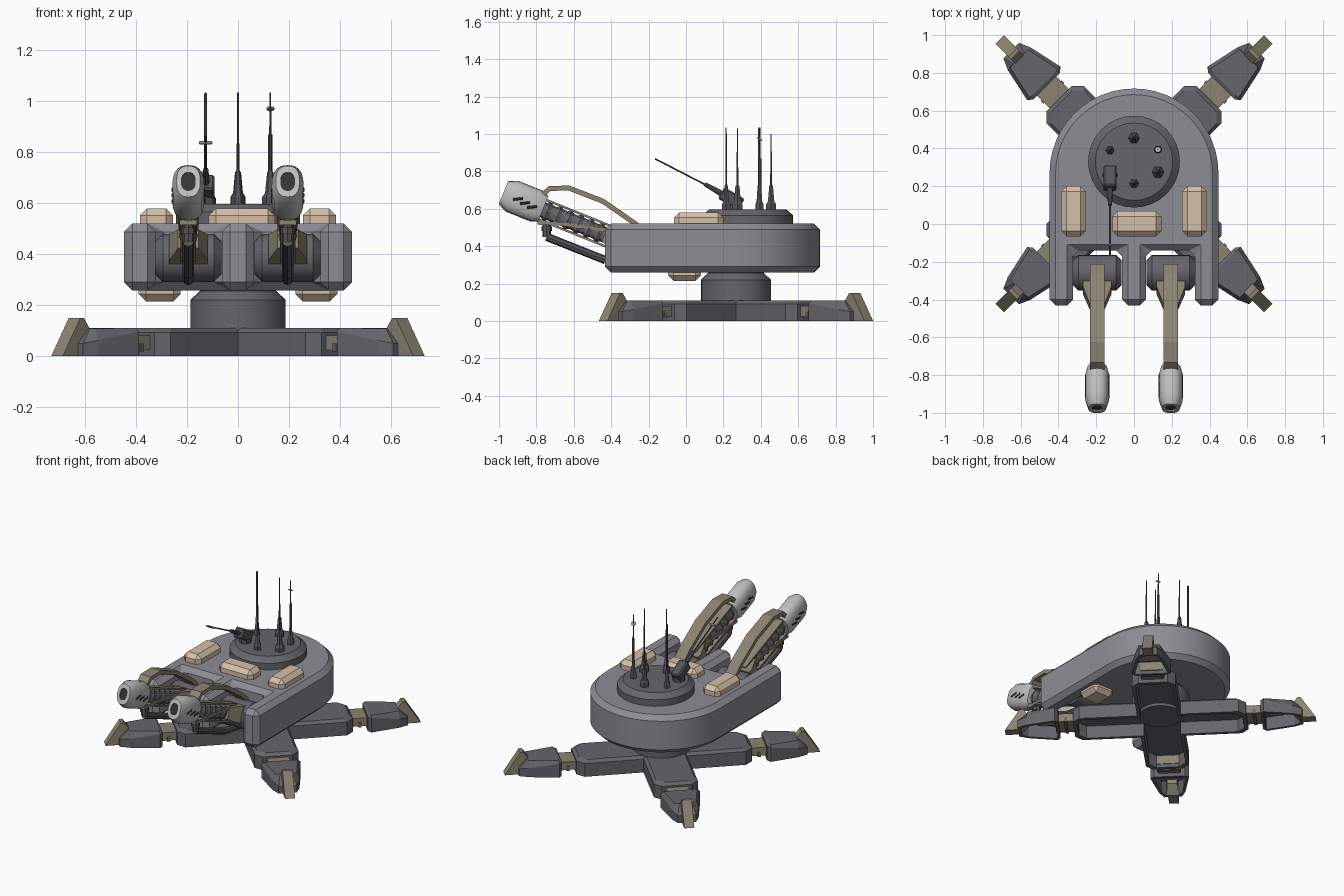
import bpy, bmesh, math
from mathutils import Matrix, Vector

if "Cube" in bpy.data.objects:
    bpy.data.objects.remove(bpy.data.objects["Cube"])

def mat(name, r, g, b):
    m = bpy.data.materials.new(name)
    m.diffuse_color = (r, g, b, 1)
    m.use_nodes = True
    m.node_tree.nodes["Principled BSDF"].inputs["Base Color"].default_value = m.diffuse_color
    return m

HULL = mat("hull grey", .27, .265, .295)
DARK = mat("dark grey", .13, .13, .145)
TAN = mat("tan", .67, .53, .40)
BROWN = mat("olive brown", .26, .23, .17)
STEEL = mat("light steel", .52, .52, .52)
BLACK = mat("near black", .035, .035, .04)
GUN = mat("gun metal", .09, .09, .1)
I = Matrix.Identity(4)

def finish(name, bm, m, M=I, bevel=0, smooth=False):
    bmesh.ops.recalc_face_normals(bm, faces=bm.faces)
    if bevel:
        es = [e for e in bm.edges if e.calc_face_angle(0) > math.radians(40)]
        bmesh.ops.bevel(bm, geom=es, offset=bevel, segments=1, affect='EDGES', clamp_overlap=True)
    bm.transform(M)
    bmesh.ops.recalc_face_normals(bm, faces=bm.faces)
    me = bpy.data.meshes.new(name)
    bm.to_mesh(me)
    bm.free()
    me.materials.append(m)
    ob = bpy.data.objects.new(name, me)
    bpy.context.collection.objects.link(ob)
    if smooth:
        bpy.ops.object.select_all(action='DESELECT')
        ob.select_set(True)
        bpy.context.view_layer.objects.active = ob
        bpy.ops.object.shade_smooth_by_angle(angle=math.radians(25))
    return ob

def loft(name, rings, m, M=I, bevel=0, smooth=False):
    """Skin a list of equal-length point rings, capped at both ends."""
    bm = bmesh.new()
    vs = [[bm.verts.new(p) for p in r] for r in rings]
    n = len(vs[0])
    for a, b in zip(vs, vs[1:]):
        for i in range(n):
            bm.faces.new((a[i], a[(i + 1) % n], b[(i + 1) % n], b[i]))
    bm.faces.new(vs[0])
    bm.faces.new(vs[-1])
    return finish(name, bm, m, M, bevel, smooth)

def prism(name, pts, z0, z1, m, M=I, bevel=0, smooth=False):
    return loft(name, [[(x, y, z) for x, y in pts] for z in (z0, z1)], m, M, bevel, smooth)

def box(name, x0, x1, y0, y1, z0, z1, m, M=I, bevel=0):
    return prism(name, [(x0, y0), (x1, y0), (x1, y1), (x0, y1)], z0, z1, m, M, bevel)

def lathe(name, prof, m, M=I, n=32, smooth=True):
    """Turn (radius, height) pairs round z."""
    A = [2 * math.pi * i / n for i in range(n)]
    return loft(name, [[(r * math.cos(a), r * math.sin(a), z) for a in A] for r, z in prof], m, M, 0, smooth)

def at(x, y, z=0):
    return Matrix.Translation((x, y, z))

def rod(name, a, b, r, m, n=8, r2=None):
    a, b = Vector(a), Vector(b)
    d = b - a
    M = Matrix.Translation(a) @ d.to_track_quat('Z', 'Y').to_matrix().to_4x4()
    return lathe(name, [(r, 0), (r if r2 is None else r2, d.length)], m, M, n)

def strip(name, x, hw, path, th, m):
    """Bent plate: a (y, z) path given thickness below and width across x."""
    low = []
    for i, p in enumerate(path):
        d = (Vector(path[min(i + 1, len(path) - 1)]) - Vector(path[max(i - 1, 0)])).normalized()
        low.append((p[0] + d.y * th, p[1] - d.x * th))
    prof = path + low[::-1]
    return loft(name, [[(x + s * hw, y, z) for y, z in prof] for s in (-1, 1)], m)

CY = .267
# cross of four legs, hollow from below
def cross(w, L, z):
    out = []
    for k in range(4):
        T = at(0, CY) @ Matrix.Rotation(math.radians(45 + 90 * k), 4, 'Z')
        for u, v in ((L - .045, -w), (L, -w + .045), (L, w - .045), (L - .045, w), (w, w)):
            out.append(T @ Vector((u, v, z)))
    return out
loft("leg_cross", [cross(.118, .535, .09), cross(.118, .535, 0), cross(.14, .56, 0),
                   cross(.14, .56, .092), cross(.122, .54, .11)], DARK)

# link, hollow foot and toe on each leg
for k in range(4):
    M = at(0, CY) @ Matrix.Rotation(math.radians(45 + 90 * k), 4, 'Z')
    box("leg_link", .53, .68, -.072, .072, .024, .08, BROWN, M)
    box("link_bar", .6, .62, -.077, .077, .018, .05, DARK, M)
    box("foot_underplate", .69, .78, -.08, .08, .083, .09, BROWN, M)
    def foot(d, s=0, zi=0, zo=0):
        pl = [(.655, .1), (.675, .125), (.86, .085), (.92, .058)]
        pl = [(min(max(u, .655 + d), .92 - d - s), v - d) for u, v in pl]
        q = [(u, v, zi + (zo - zi) * (u - .655) / .265) for u, v in pl]
        return q + [(u, -v, z) for u, v, z in q[::-1]]
    loft("foot", [foot(.018, .03, .09, .09), foot(.018), foot(0), foot(0, 0, .1, .05),
                  foot(.018, .04, .11, .108)], DARK, M)
    side = [(.91, 0), (1.005, 0), (.908, .15), (.888, .15), (.85, .1), (.85, .06)]
    loft("toe", [[(x, s * .032, z) for x, z in side] for s in (-1, 1)], BROWN, M)

# column under the hull
lathe("column", [(.14, .07), (.14, .1), (.187, .1), (.187, .22), (.15, .256), (.15, .3)], DARK, at(0, CY))

# hull: round rear, three prongs in front
R = .447
arc = [(R * math.cos(math.pi * i / 24), .27 + R * math.sin(math.pi * i / 24)) for i in range(25)]
front = [(-R, -.432), (-.323, -.432), (-.323, -.14), (-.063, -.14), (-.063, -.432)]
front += [(-x, y) for x, y in front[::-1]]
prism("hull", arc + front, .258, .52, HULL, bevel=.032, smooth=True)

# top disc
lathe("top_disc", [(.243, .5), (.243, .565), (.205, .597)], DARK, at(0, .33))

# tan pads above and below
def pad(name, x0, x1, y0, y1, z0, z1):
    box(name, x0, x1, y0, y1, z0, z1, TAN, bevel=.028)
pad("center_pad", -.115, .145, -.065, .068, .46, .58)
for s in (-1, 1):
    a, b = sorted((s * .255, s * .385))
    pad("side_pad", a, b, -.065, .2, .46, .58)
    a, b = sorted((s * .225, s * .39))
    pad("under_pad", a, b, -.095, .08, .215, .32)

# twin guns
ANG = math.radians(22)
for s in (-1, 1):
    X = s * .195
    # local frame: x across, y up, z along the barrel
    fwd = Vector((0, -math.cos(ANG), math.sin(ANG)))
    up = Vector((0, math.sin(ANG), math.cos(ANG)))
    G = Matrix((Vector((-1, 0, 0)), up, fwd)).transposed().to_4x4()
    G = at(X, -.26, .39) @ G

    mount = Matrix.Translation((X, -.258, .385)) @ Matrix.Rotation(math.pi / 2, 4, 'Y')
    lathe("gun_mount", [(.065, -.13), (.095, -.1), (.095, .1), (.065, .13)], DARK, mount, 20)

    def oval(sc, t, n=20):
        out = []
        for i in range(n):
            a = 2 * math.pi * i / n
            c, d = math.cos(a), math.sin(a)
            out.append((.063 * sc * math.copysign(abs(c) ** .8, c),
                        .006 + .089 * sc * math.copysign(abs(d) ** .8, d), t))
        return out
    loft("muzzle", [oval(a, t) for a, t in ((.4, .545), (.83, .545), (1, .585), (1, .725), (.74, .775),
                                          (.43, .775), (.43, .7))], STEEL, G, smooth=True)
    loft("bore", [oval(.44, .699), oval(.44, .768)], BLACK, G)
    for q in (-1, 1):
        for i in range(3):
            S = G @ at(q * .0615, .004 - .006 * i, .69 - .043 * i) @ Matrix.Rotation(math.radians(28), 4, 'X')
            box("muzzle_slot", -.004, .004, -.007, .007, -.027, .027, BLACK, S, .003)

    # ribbed barrel between two brown edge plates
    B = G @ Matrix.Diagonal((.66, 1, 1, 1))
    lathe("barrel", [(.042, .05), (.042, .56)], DARK, B, 12)
    for i in range(6):
        t = .2 + .06 * i
        lathe("barrel_rib", [(.042, t), (.056, t + .02), (.042, t + .04)], DARK, B, 8, False)
    for h in (-.056, .056):
        box("barrel_edge_plate", -.03, .03, h - .006, h + .006, .1, .56, BROWN, G)
    ring = lambda w, h, t: [(-w, -h, t), (w, -h, t), (w, h, t), (-w, h, t)]
    loft("gun_collar", [ring(.075, .06, .07), ring(.075, .055, .1), ring(.04, .04, .19)], BROWN, G)

    strip("upper_rail", X, .039, [(-.75, .67), (-.727, .695), (-.63, .698), (-.45, .628), (-.28, .51), (-.23, .46)],
          -.027, BROWN)
    strip("lower_rail", X, .034, [(-.795, .515), (-.68, .51), (-.43, .478), (-.3, .4)], -.02, BROWN)
    pipe = [(-.745, .52), (-.745, .45), (-.43, .325), (-.28, .3)]
    for a, b in zip(pipe, pipe[1:]):
        rod("gun_pipe", (X, *a), (X, *b), .022, GUN)
    rod("pipe_cap", (X, -.745, .48), (X, -.745, .505), .028, GUN)

# antennas on the disc
for x, y, top, r in ((0, .455, 1.0, .03), (-.127, .39, 1.035, .022), (.127, .395, 1.035, .022),
                     (.127, .275, 1.03, .032), (0, .215, 1.035, .025)):
    lathe("antenna_base", [(r, .58), (r, .625), (r * .65, .64), (r * .4, .72), (.006, .73)], GUN, at(x, y), 6)
    rod("antenna_mast", (x, y, .72), (x, y, top), .006, GUN, 6, .003)
rod("antenna_sleeve", (-.127, .39, .7), (-.127, .39, 1.03), .006, GUN, 6)
rod("antenna_sleeve", (.127, .395, .7), (.127, .395, .87), .009, GUN, 6)
rod("antenna_dish", (.127, .392, .968), (.127, .395, .974), .016, STEEL, 10)

# small gun on the disc
lathe("small_gun_base", [(.04, .59), (.04, .62), (.025, .64)], GUN, at(-.127, .26), 8)
P = at(-.127, .24, .655) @ Matrix.Rotation(math.radians(-30), 4, 'X')
box("small_gun_body", -.034, .034, -.06, .065, -.035, .035, GUN, P, .008)
rod("small_gun_sleeve", (-.127, .2, .675), (-.127, .1, .732), .016, GUN, 8, .011)
rod("small_gun_barrel", (-.127, .12, .72), (-.127, -.165, .867), .005, GUN, 6)
box("small_gun_brake", -.153, -.101, -.115, -.105, .83, .845, STEEL, bevel=.004)
